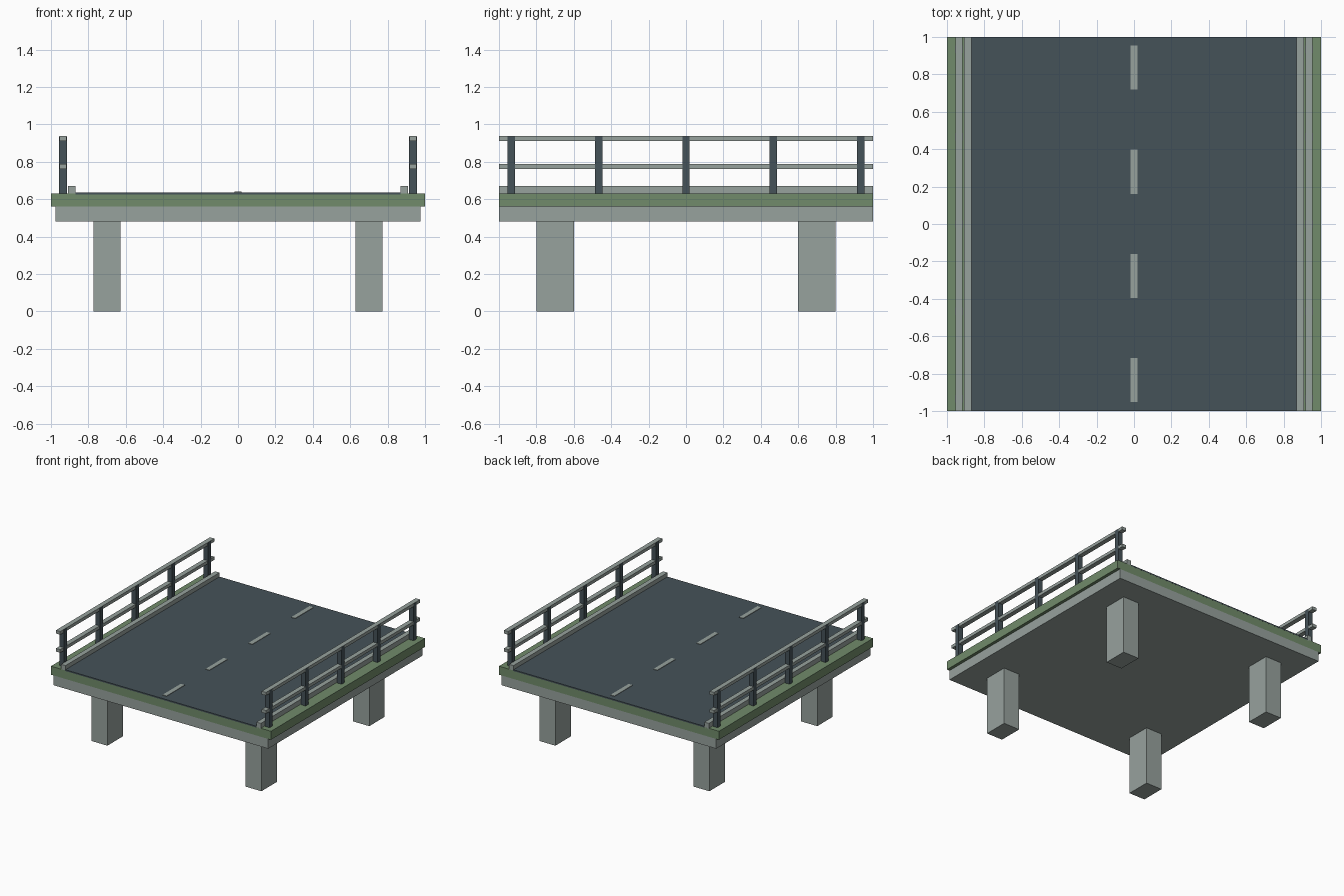
import bpy

cube = bpy.data.objects.get("Cube")
if cube:
    bpy.data.objects.remove(cube, do_unlink=True)


def material(name, rgb):
    mat = bpy.data.materials.new(name)
    mat.use_nodes = True
    mat.diffuse_color = (*rgb, 1)
    mat.node_tree.nodes["Principled BSDF"].inputs["Base Color"].default_value = (*rgb, 1)
    return mat


concrete = material("concrete grey", (0.31, 0.36, 0.34))
green = material("moss green", (0.165, 0.26, 0.145))
asphalt = material("dark slate", (0.06, 0.085, 0.098))


def box(name, mat, x, y, z):
    """Box spanning the (low, high) range on each axis."""
    spans = (x, y, z)
    bpy.ops.mesh.primitive_cube_add(size=1, location=[(a + b) / 2 for a, b in spans])
    obj = bpy.context.object
    obj.name = name
    obj.scale = [b - a for a, b in spans]
    bpy.ops.object.transform_apply(location=False, rotation=False, scale=True)
    obj.data.materials.append(mat)
    return obj


def side_box(name, mat, side, x, y, z):
    """Box mirrored to the left (+1) or right (-1) side."""
    return box(name, mat, sorted(side * v for v in x), y, z)


length = (-1, 1)

# Deck, supporting slab and road surface
box("support_slab", concrete, (-0.975, 0.975), length, (0.48, 0.56))
box("deck", green, (-1, 1), length, (0.56, 0.63))
box("road_surface", asphalt, (-0.87, 0.87), (-1.0005, 1.0005), (0.625, 0.636))

# Centre line dashes
for i in range(4):
    y = -0.835 + i * 0.557
    box(f"lane_dash_{i + 1}", concrete, (-0.018, 0.018), (y - 0.118, y + 0.118), (0.632, 0.64))

for side, label in ((1, "left"), (-1, "right")):
    # Kerb and rails
    side_box(f"{label}_kerb", concrete, side, (0.868, 0.908), length, (0.62, 0.67))
    side_box(f"{label}_middle_rail", concrete, side, (0.916, 0.955), length, (0.762, 0.788))
    side_box(f"{label}_top_rail", concrete, side, (0.916, 0.955), length, (0.911, 0.937))

    # Railing posts
    for i in range(5):
        y = -0.935 + i * 0.4675
        side_box(f"{label}_post_{i + 1}", asphalt, side, (0.915, 0.956),
                 (y - 0.02, y + 0.02), (0.625, 0.935))

    # Piers
    for end, place in ((-1, "front"), (1, "back")):
        side_box(f"{label}_{place}_pier", concrete, side, (0.627, 0.773),
                 sorted((end * 0.6, end * 0.8)), (0, 0.48))
